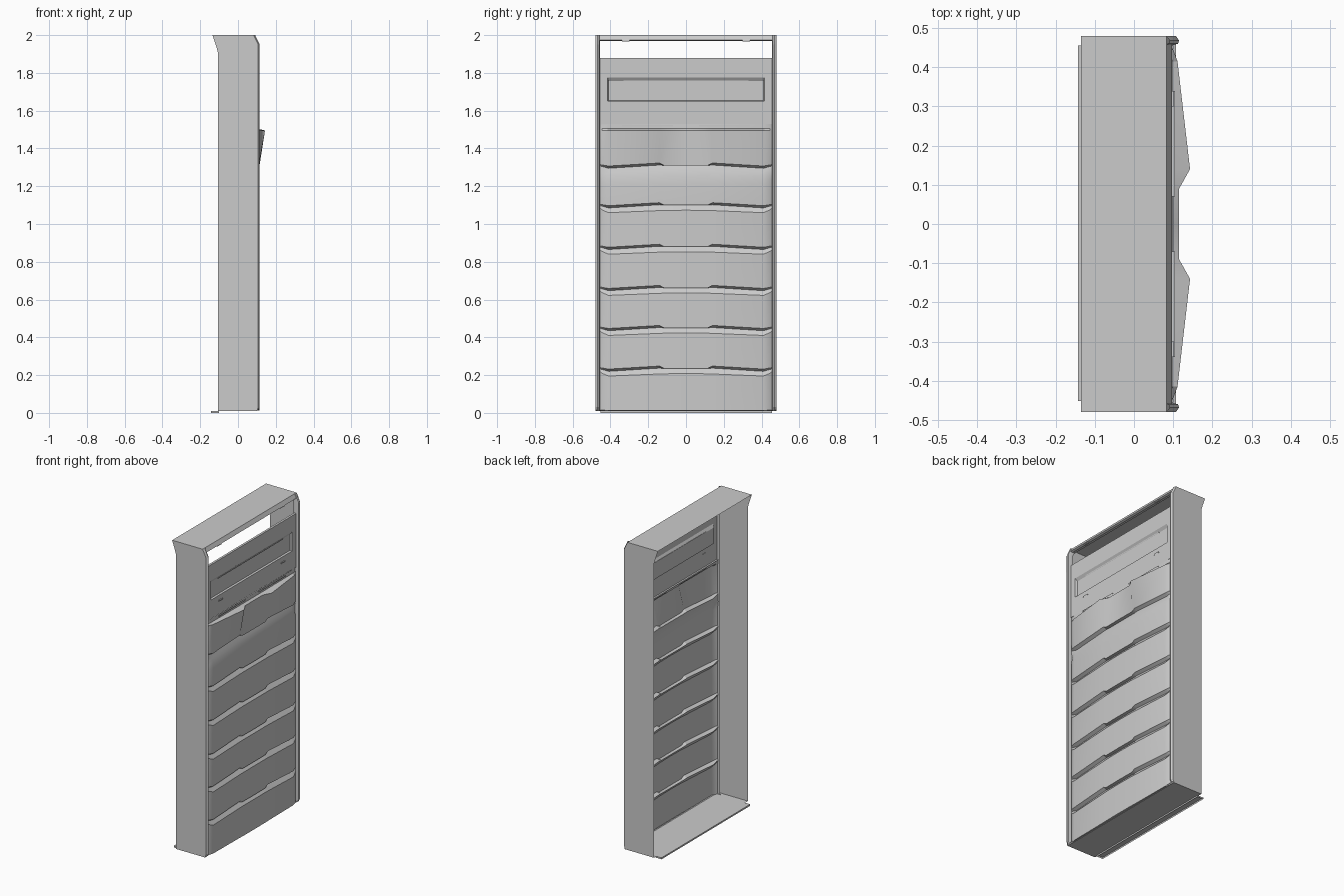
import bpy

if "Cube" in bpy.data.objects:
    bpy.data.objects.remove(bpy.data.objects["Cube"])

def finish(name, verts, faces):
    me = bpy.data.meshes.new(name)
    me.from_pydata(verts, [], faces)
    me.validate()
    ob = bpy.data.objects.new(name, me)
    bpy.context.collection.objects.link(ob)
    return ob

def loft(name, rows, closed=False, cap=False):
    """Skin a list of equally long point rows with quads."""
    n = len(rows[0])
    verts = [p for r in rows for p in r]
    faces = []
    for i in range(len(rows) - 1):
        for j in range(n if closed else n - 1):
            k = (j + 1) % n
            faces.append((i*n + j, i*n + k, (i+1)*n + k, (i+1)*n + j))
    if cap:
        faces.append(tuple(range((len(rows) - 1)*n, len(rows)*n)))
    return finish(name, verts, faces)

def box(name, x0, x1, y0, y1, z0, z1):
    rows = [[(x0, y0, z), (x1, y0, z), (x1, y1, z), (x0, y1, z)] for z in (z0, z1)]
    ob = loft(name, rows, True, True)
    return ob

def across(ys, xs, zs):
    """Row across the width, mirrored about y = 0 (last entry is the middle)."""
    half = list(zip(xs, ys, zs))
    return [(x, -y, z) for x, y, z in half] + [(x, y, z) for x, y, z in half[-2::-1]]

# Side walls with the flared rear top and the front corner pillars
side = [(-.107, .01), (.1, .01), (.107, .03), (.107, 1.95), (.083, 2),
        (-.135, 2), (-.127, 1.975), (-.115, 1.94), (-.107, 1.91)]
pillar = [(.107, .48), (.115, .468), (.112, .46), (.096, .455), (.08, .455)]
for s, tag in ((-1, "left"), (1, "right")):
    finish("side_wall_" + tag, [(x, s*.48, z) for x, z in side], [tuple(range(len(side)))])
    rows = [[(x + dx, s*y, z) for x, y in pillar]
            for z, dx in ((.012, -.01), (.03, 0), (1.95, 0), (2, -.024))]
    loft("front_pillar_" + tag, rows)
    # Small hooks under the header and slots on the upper panel
    for z, x in ((1.967, .085), (1.612, .094)):
        box("catch_" + tag, x, x + .008, s*.3, s*.34, z, z + .007)
    box("handle_slot_" + tag, .09, .104, s*.07, s*.34, 1.517, 1.523)

# Roof with folded header, floor plate and rear lip
roof = [(-.135, 2), (.083, 2), (.097, 1.975), (.085, 1.97), (.06, 1.978)]
loft("roof", [[(x, y, z) for x, z in roof] for y in (-.48, .48)])
floor = [(-.107, .01), (.1, .01), (.107, .016)]
loft("floor", [[(x, y, z) for x, z in floor] for y in (-.48, .48)])
box("rear_lip", -.143, -.1, -.452, .455, 0, .01)

# Drawer fronts: undercut, face, arched top edge and slope up to the next drawer
ys = [.456, .445, .41, .14, .115, 0]
face_x = [.092, .1, .11, .113, .114, .115]
back_x = [.09, .09, .09, .092, .092, .092]
grip_top = [.005, .003, -.003, .013, 0, 0]
grip_low = [-.003, -.005, -.015, .002, 0, 0]
arch = [-.015, -.025, -.04, -.029, -.028, -.027]
lift = lambda base, offs: [base + o for o in offs]
bases = [.012, .235, .45, .662, .88, 1.1, 1.31]
for i, b in enumerate(bases):
    flat = [0]*6
    rows = [across(ys, back_x, lift(b, grip_low if i else flat)),
            across(ys, face_x, lift(b, grip_top if i else flat))]
    if i < 6:
        t = bases[i + 1]
        edge_x = face_x
        if i == 5:  # rounded shoulder
            rows += [across(ys, [x - d for x in face_x], [t - h]*6)
                     for h, d in ((.1, 0), (.075, .002), (.055, .005))]
            edge_x = [max(.091, x - .01) for x in face_x]
        rows.append(across(ys, edge_x, lift(t, arch)))
        rows.append(across(ys, back_x, lift(t, grip_low)))
    else:       # top drawer with two flared grips
        rows.append(across([.456, .445, .415, .14, .09, 0],
                           [.092, .1, .111, .143, .115, .115], [1.495]*6))
        rows.append(across([.456, .445, .415, .14, .09, 0],
                           [.09, .095, .098, .1, .1, .1], [1.505]*6))
        rows.append(across(ys, [.09, .095, .098, .098, .098, .098], [1.53]*6))
    loft("drawer_front_%d" % (i + 1), rows)

# Upper panel with recessed label field
def rect(x, y, z0, z1):
    return [(x, -y, z0), (x, y, z0), (x, y, z1), (x, -y, z1)]
loft("upper_panel", [rect(.085, .457, 1.53, 1.88), rect(.097, .456, 1.53, 1.878),
                     rect(.097, .415, 1.65, 1.775), rect(.085, .41, 1.653, 1.757)],
     True, True)
box("recess_ledge", .085, .09, -.33, .33, 1.755, 1.76)

# Smooth shading with sharp creases
for ob in bpy.context.scene.objects:
    ob.select_set(True)
    bpy.context.view_layer.objects.active = ob
bpy.ops.object.shade_smooth_by_angle(angle=.4)
